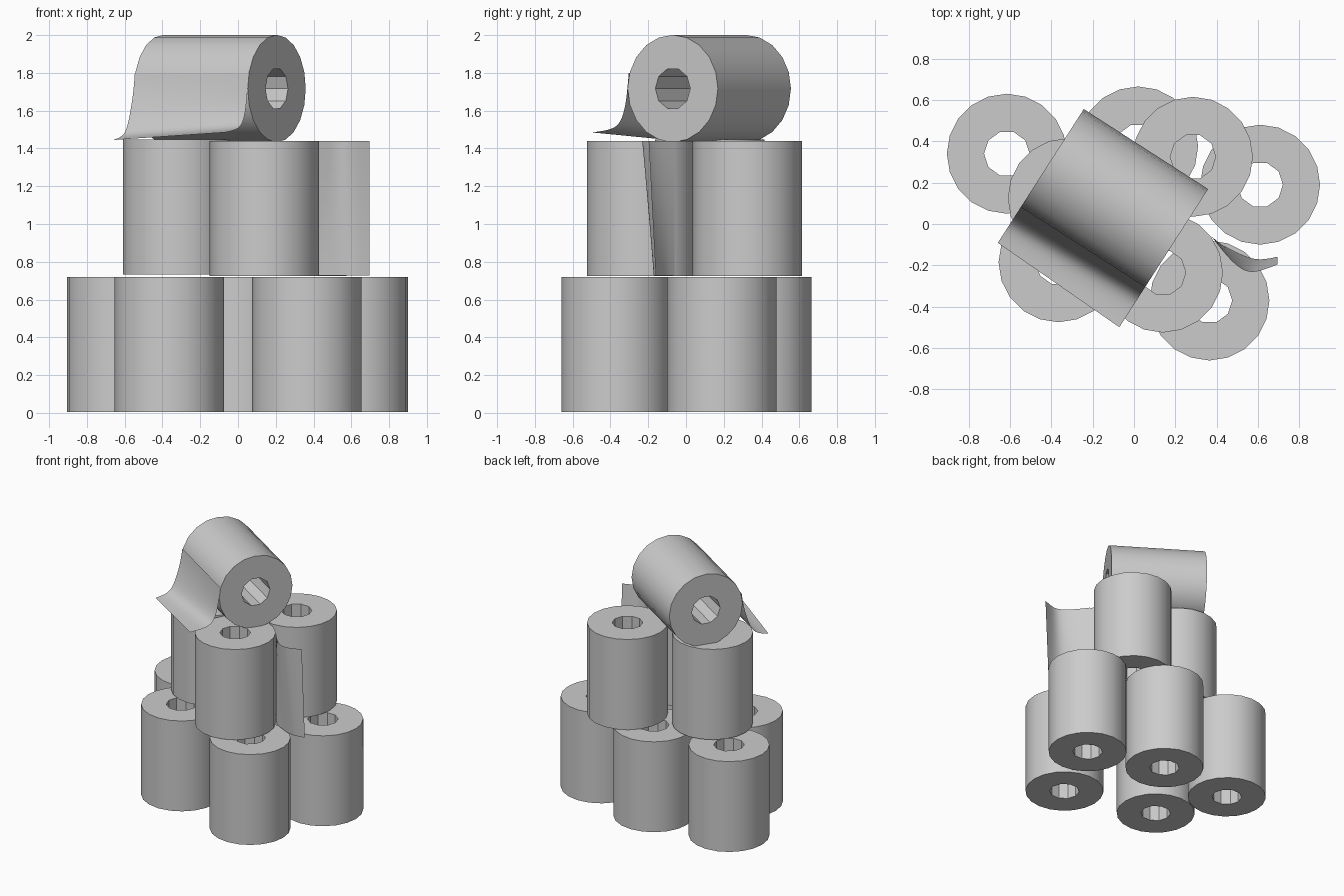
import bpy, bmesh, math
from mathutils import Vector

if "Cube" in bpy.data.objects:
    bpy.data.objects.remove(bpy.data.objects["Cube"], do_unlink=True)

paper = bpy.data.materials.new("paper_grey")
paper.use_nodes = True
paper.diffuse_color = (0.6, 0.6, 0.6, 1)
paper.node_tree.nodes["Principled BSDF"].inputs["Base Color"].default_value = (0.6, 0.6, 0.6, 1)

RADIUS, HOLE, HEIGHT = 0.29, 0.11, 0.715
OUTER = 20
INNER = OUTER // 2


def finish(bm, name, angle):
    bmesh.ops.recalc_face_normals(bm, faces=bm.faces)
    mesh = bpy.data.meshes.new(name)
    bm.to_mesh(mesh)
    bm.free()
    mesh.materials.append(paper)
    obj = bpy.data.objects.new(name, mesh)
    bpy.context.collection.objects.link(obj)
    bpy.ops.object.select_all(action='DESELECT')
    obj.select_set(True)
    bpy.context.view_layer.objects.active = obj
    bpy.ops.object.shade_smooth_by_angle(angle=math.radians(angle))
    return obj


def ring(bm, radius, count, z):
    step = 2 * math.pi / count
    return [bm.verts.new((radius * math.cos(i * step), radius * math.sin(i * step), z))
            for i in range(count)]


def roll(name, center, direction=(0, 0, 1), radius=RADIUS):
    """Hollow roll centred on its middle, with its axis along direction."""
    bm = bmesh.new()
    rims = []
    for z in (-HEIGHT / 2, HEIGHT / 2):
        rims.append((ring(bm, radius, OUTER, z), ring(bm, HOLE, INNER, z)))
    # Outer wall and core wall
    for low, high in zip(*rims):
        n = len(low)
        for i in range(n):
            j = (i + 1) % n
            bm.faces.new((low[i], low[j], high[j], high[i]))
    # Flat ends around the hole
    for out, hole in rims:
        for i in range(INNER):
            bm.faces.new((hole[(i + 1) % INNER], hole[i], out[2 * i],
                          out[2 * i + 1], out[(2 * i + 2) % OUTER]))
    obj = finish(bm, name, 35)
    obj.location = center
    obj.rotation_mode = 'QUATERNION'
    obj.rotation_quaternion = Vector(direction).to_track_quat('Z', 'Y')
    return obj


def sheet(name, path_a, path_b, rows=5):
    """Loose paper blended between two edge paths."""
    bm = bmesh.new()
    grid = [[bm.verts.new(Vector(a).lerp(Vector(b), r / (rows - 1)))
             for a, b in zip(path_a, path_b)] for r in range(rows)]
    for r in range(rows - 1):
        for c in range(len(path_a) - 1):
            bm.faces.new((grid[r][c], grid[r][c + 1], grid[r + 1][c + 1], grid[r + 1][c]))
    obj = finish(bm, name, 80)
    sub = obj.modifiers.new("soften", 'SUBSURF')
    sub.levels = sub.render_levels = 2
    sub.boundary_smooth = 'PRESERVE_CORNERS'
    return obj


# Bottom layer of five rolls
for label, x, y in (("back_right", -0.615, 0.34), ("back_middle", 0.02, 0.375),
                    ("back_left", 0.61, 0.19), ("front_right", -0.365, -0.185),
                    ("front_left", 0.365, -0.37)):
    roll("bottom_roll_" + label, (x, y, HEIGHT / 2 + 0.005))

# Middle layer of three rolls
for label, x, y, z in (("front", 0.14, -0.235, 0.725), ("back", 0.285, 0.325, 0.725),
                       ("right", -0.32, 0.125, 0.732)):
    roll("middle_roll_" + label, (x, y, z + HEIGHT / 2))

# Tilted roll lying on top
axis = Vector((0.84, -0.54, 0)).normalized()
side = Vector((-0.54, -0.84, 0)).normalized()
near_end = Vector((0.205, -0.07, 0))
far_end = near_end - axis * HEIGHT
middle = (near_end + far_end) / 2
roll("top_roll", (middle.x, middle.y, 1.717), axis, 0.284)

# Loose end of the top roll, draped outward
near = ((0.277, 1.80), (0.286, 1.71), (0.30, 1.61), (0.335, 1.52), (0.41, 1.495), (0.51, 1.485))
far = ((0.277, 1.80), (0.288, 1.71), (0.32, 1.59), (0.36, 1.49), (0.41, 1.46), (0.485, 1.445))
sheet("top_loose_sheet",
      [near_end + side * s + Vector((0, 0, z)) for s, z in near],
      [far_end + side * s + Vector((0, 0, z)) for s, z in far])

# Loose end of the front middle roll, hanging upright
upper = ((0.375, -0.06), (0.42, -0.12), (0.48, -0.19), (0.55, -0.24), (0.62, -0.225), (0.695, -0.195))
lower = ((0.375, -0.06), (0.42, -0.10), (0.48, -0.13), (0.55, -0.165), (0.62, -0.175), (0.695, -0.158))
sheet("middle_loose_sheet",
      [(x, y, 1.44) for x, y in upper],
      [(x, y, 0.727) for x, y in lower])
